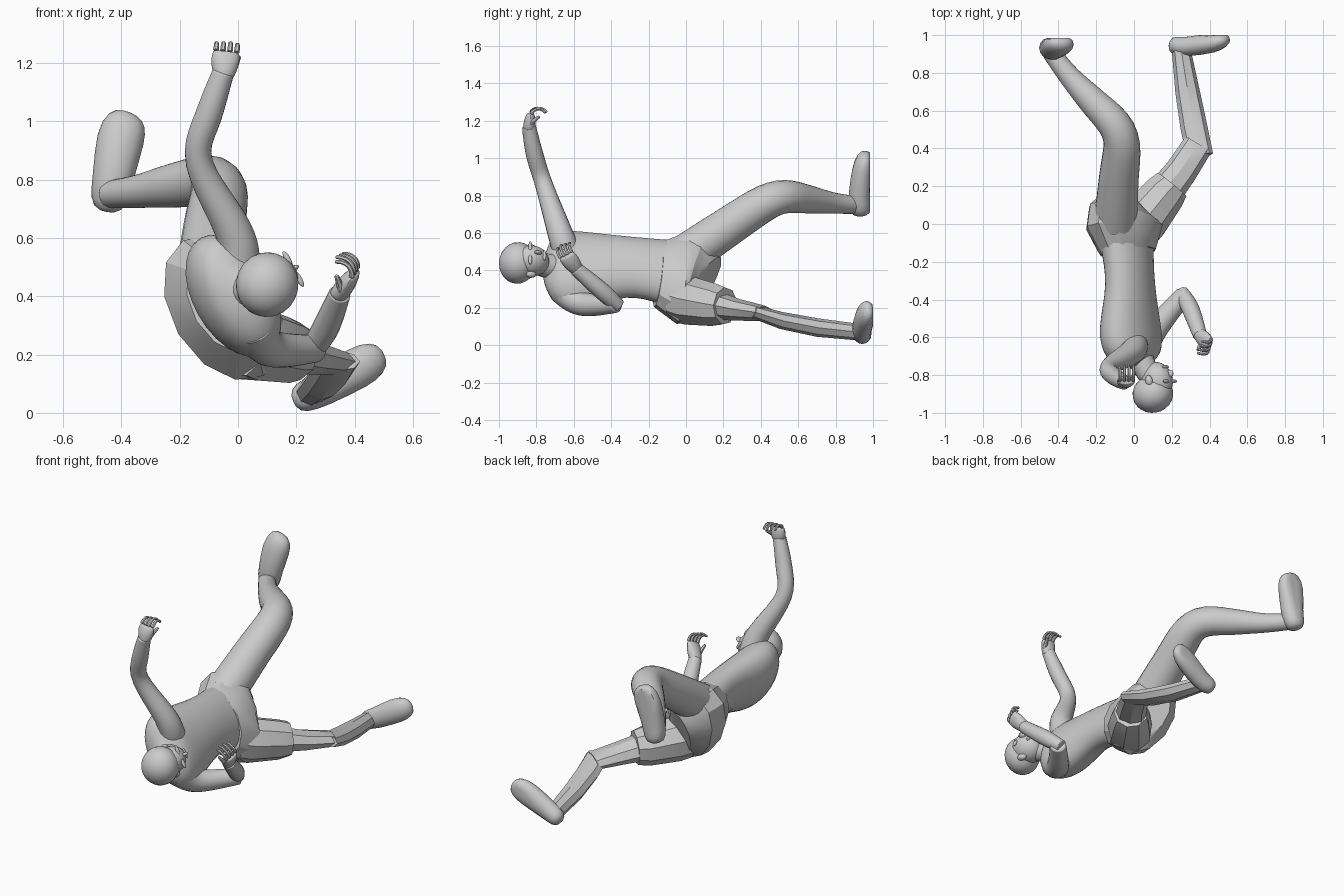
import bpy, bmesh, math
from mathutils import Vector

default_cube = bpy.data.objects.get("Cube")
if default_cube:
    bpy.data.objects.remove(default_cube, do_unlink=True)

# Body directions: shoulder to shoulder, out of the face, towards the chin
SIDEWAYS, UPRIGHT = Vector((1, 0, 0)), Vector((0, 0, 1))
LATERAL = Vector((.5, 0, -.87)).normalized()
FACING = Vector((.8, .2, .5)).normalized()
CHINWARD = FACING.cross(LATERAL).normalized()


def finish(name, bm, smooth_levels, angle):
    """Turn a bmesh into a smooth shaded object with sharp edges kept."""
    bmesh.ops.recalc_face_normals(bm, faces=bm.faces)
    mesh = bpy.data.meshes.new(name)
    bm.to_mesh(mesh)
    bm.free()
    obj = bpy.data.objects.new(name, mesh)
    bpy.context.collection.objects.link(obj)
    bpy.ops.object.select_all(action='DESELECT')
    obj.select_set(True)
    bpy.context.view_layer.objects.active = obj
    bpy.ops.object.shade_smooth_by_angle(angle=math.radians(angle))
    if smooth_levels:
        subdivision = obj.modifiers.new("Subdivision", 'SUBSURF')
        subdivision.levels = subdivision.render_levels = smooth_levels


def along_curve(points, t):
    """Smooth curve through points holding x, y, z and radius."""
    last = len(points) - 1
    i = min(int(t * last), last - 1)
    u = t * last - i
    a, b, c, d = (points[min(max(i + k, 0), last)] for k in (-1, 0, 1, 2))
    start, end = (c - a) / 2, (d - b) / 2
    return b + start * u + (3 * (c - b) - 2 * start - end) * u**2 + (
        2 * (b - c) + start + end) * u**3


def add_tube(bm, joints, across, depth=(1, 1), sides=10, steps=12, dome=0, sole=None):
    """Skin ellipses along joints; dome rounds both ends, sole cuts flat at y."""
    points = [Vector(joint) for joint in joints]
    stations = [(1 - math.cos(math.pi * s / steps)) / 2 for s in range(steps + 1)]
    samples = [along_curve(points, t) for t in stations]
    rings = []
    for i, (t, sample) in enumerate(zip(stations, samples)):
        tangent = (samples[min(i + 1, steps)] - samples[max(i - 1, 0)]).to_3d().normalized()
        wide = (across - tangent * across.dot(tangent)).normalized()
        deep = tangent.cross(wide) * (depth[0] + (depth[1] - depth[0]) * t)
        radius = sample.w
        if dome:
            radius *= max(math.sqrt(1 - abs(2 * t - 1)**dome), .1)
        ring = []
        for k in range(sides):
            turn = math.tau * k / sides
            place = sample.to_3d() + (wide * math.cos(turn) + deep * math.sin(turn)) * radius
            if sole:
                place.y = min(place.y, sole)
            ring.append(bm.verts.new(place))
        rings.append(ring)
    for lower, upper in zip(rings, rings[1:]):
        for k in range(sides):
            n = (k + 1) % sides
            bm.faces.new((lower[k], lower[n], upper[n], upper[k]))
    bm.faces.new(rings[0])
    bm.faces.new(rings[-1])


def tube(name, joints, across, levels=1, angle=45, **shape):
    bm = bmesh.new()
    add_tube(bm, joints, across, **shape)
    finish(name, bm, levels, angle)


def blob(name, centre, radii):
    """Ellipsoid aligned to the head."""
    bm = bmesh.new()
    bmesh.ops.create_icosphere(bm, subdivisions=3, radius=1)
    for v in bm.verts:
        v.co = centre + sum((axis * radius * amount for axis, radius, amount in
                             zip((LATERAL, FACING, CHINWARD), radii, v.co)), Vector())
    finish(name, bm, 0, 45)


def hand(name, wrist, knuckles, curl, thumb_side):
    """Palm, four bent fingers and a thumb."""
    wrist, knuckles = Vector(wrist), Vector(knuckles)
    along = (knuckles - wrist).normalized()
    curl = Vector(curl)
    curl = (curl - along * curl.dot(along)).normalized()
    spread = along.cross(curl) * thumb_side
    bm = bmesh.new()
    palm = [(*wrist, .036), (*wrist.lerp(knuckles, .6), .053), (*knuckles, .046)]
    add_tube(bm, palm, spread, depth=(.9, .4), steps=5)
    for finger in range(4):
        reach = .036 - .003 * abs(finger - 1)
        point = knuckles + spread * (.036 - .024 * finger)
        chain = [(*point, .012)]
        for joint in range(3):
            bend = math.radians(35 + 45 * joint)
            point = point + (along * math.cos(bend) + curl * math.sin(bend)) * reach
            chain.append((*point, .01 - joint * .001))
        add_tube(bm, chain, spread, sides=6, steps=6)
    base = wrist.lerp(knuckles, .4) + spread * .03
    tip = base + (spread + along * 3 + curl * 3) * .016
    add_tube(bm, [(*base, .018), (*tip, .009)], spread, sides=6, steps=4)
    finish(name, bm, 1, 45)


# Torso and neck
tube("torso", [
    (-.05, 0, .37, .21), (-.02, -.3, .42, .18), (-.02, -.58, .4, .24),
    (.02, -.7, .41, .2), (.04, -.75, .42, .07)],
    LATERAL, depth=(.66, .54), sides=14, steps=16)
tube("neck", [(.01, -.67, .41, .08), (.09, -.82, .44, .06)], LATERAL, steps=4)

# Loose shorts with a faceted cut
tube("shorts", [
    (-.03, -.15, .38, .19), (-.05, -.02, .36, .27),
    (-.05, .05, .35, .26), (-.03, .1, .33, .17)],
    LATERAL, levels=0, angle=28, depth=(.7, .6), sides=12, steps=5)
tube("lower_shorts_leg", [
    (.01, -.03, .25, .13), (.11, .1, .22, .13), (.2, .21, .21, .1)],
    SIDEWAYS, levels=0, angle=28, sides=9, steps=3)

# Raised leg
tube("raised_leg", [
    (-.1, 0, .48, .12), (-.08, .25, .65, .11), (-.07, .48, .79, .1),
    (-.22, .65, .78, .08), (-.34, .78, .76, .06), (-.44, .91, .75, .05)],
    LATERAL, sides=12, steps=20)
tube("raised_foot", [
    (-.45, .94, .69, .06), (-.43, .93, .8, .07),
    (-.4, .95, .95, .08), (-.37, .96, 1.03, .06)],
    SIDEWAYS, levels=0, depth=(1, .6), sides=14, dome=6, sole=.985)

# Lowered leg, flattened at the knee
tube("lowered_thigh", [
    (.02, 0, .25, .11), (.2, .21, .2, .09), (.34, .42, .17, .08)],
    SIDEWAYS, levels=0, angle=28, depth=(1, .5), sides=8, steps=5)
tube("lowered_shin", [
    (.35, .36, .18, .07), (.3, .6, .11, .07), (.25, .92, .07, .05)],
    SIDEWAYS, levels=0, angle=28, depth=(.5, .9), sides=8, steps=5)
tube("lowered_foot", [
    (.19, .95, .04, .05), (.28, .94, .08, .06),
    (.42, .96, .16, .07), (.5, .98, .2, .05)],
    UPRIGHT, levels=0, depth=(1, .6), sides=14, dome=6, sole=1)

# Raised arm
tube("raised_arm", [
    (0, -.64, .5, .08), (-.01, -.68, .62, .07), (-.14, -.76, .86, .05),
    (-.1, -.81, 1.02, .05), (-.05, -.84, 1.17, .04)], SIDEWAYS, steps=16)
hand("raised_hand", (-.05, -.84, 1.15), (-.04, -.83, 1.24), (0, 1, .1), -1)

# Lowered arm, folded at the elbow
tube("lowered_upper_arm", [
    (.05, -.67, .3, .08), (.11, -.56, .22, .07), (.27, -.37, .22, .05)], UPRIGHT)
tube("lowered_forearm", [
    (.25, -.36, .21, .04), (.3, -.45, .29, .05), (.35, -.59, .41, .04)], SIDEWAYS)
hand("lowered_hand", (.34, -.58, .4), (.4, -.64, .48), (-.7, -.1, .6), 1)

# Head, hair and facial features
skull = Vector((.12, -.83, .45))
blob("face", skull, (.08, .09, .1))
blob("hair", Vector((.1, -.9, .44)), (.11, .11, .1))
for side, label in ((-1, "upper"), (1, "lower")):
    blob(label + "_ear", skull + LATERAL * side * .08, (.02, .02, .03))
    blob(label + "_brow", skull + LATERAL * side * .04 + FACING * .08 - CHINWARD * .02,
         (.03, .01, .01))
blob("nose", skull + FACING * .09 + CHINWARD * .02, (.01, .02, .02))
blob("lips", skull + FACING * .07 + CHINWARD * .06, (.03, .01, .01))
